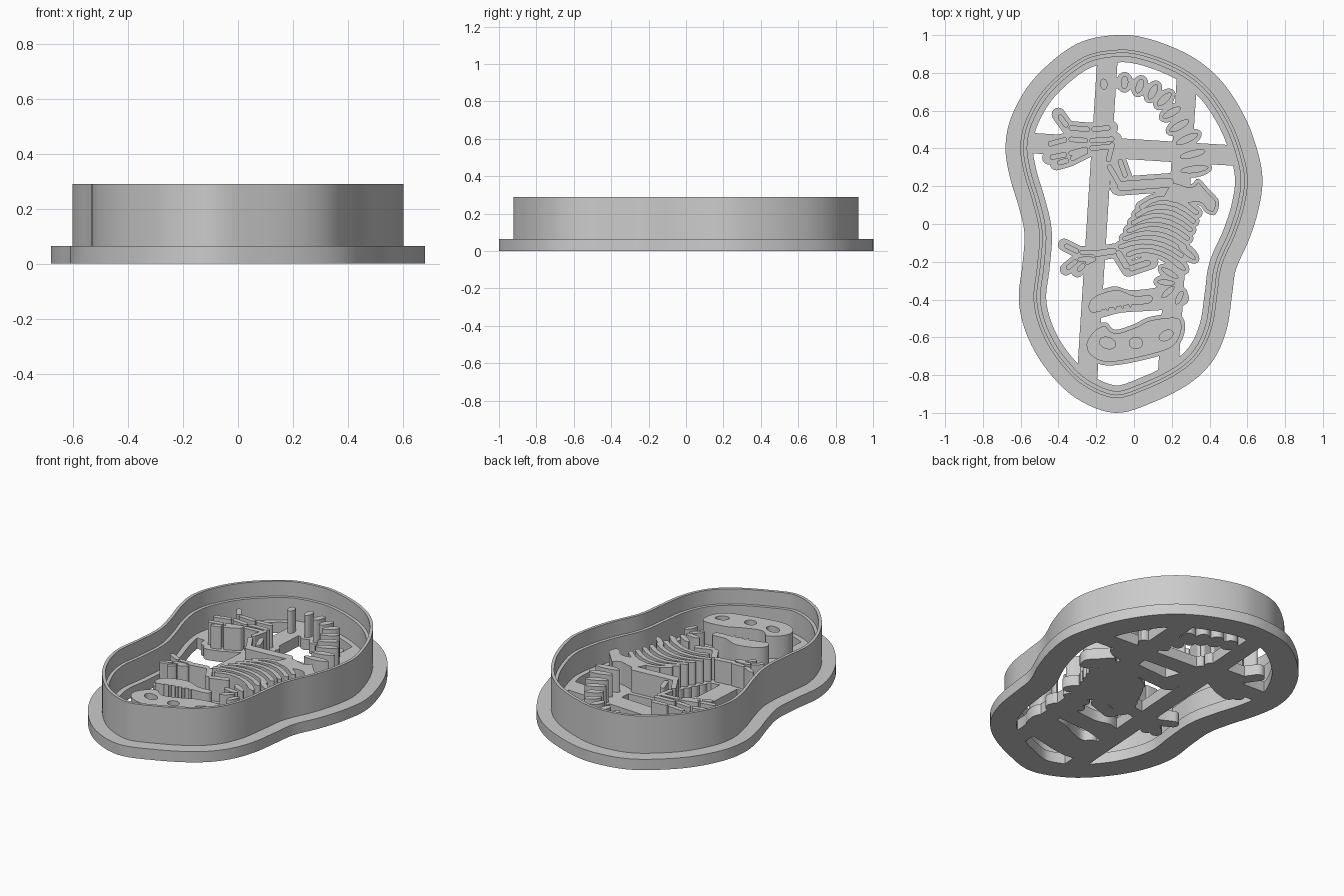
import bpy
from math import cos, sin, pi, radians
from mathutils import Vector
from mathutils.geometry import delaunay_2d_cdt

cube = bpy.data.objects.get("Cube")
if cube:
    bpy.data.objects.remove(cube, do_unlink=True)

UNIT = 0.01                      # shapes are drawn in hundredths
BASE, STAMP, RIM = 0.065, 0.20, 0.29

grey = bpy.data.materials.new("plain_grey")
grey.use_nodes = True
grey.diffuse_color = (0.6, 0.6, 0.6, 1)
grey.node_tree.nodes["Principled BSDF"].inputs["Base Color"].default_value = grey.diffuse_color


def ccw(poly):
    """Return the polygon as vectors in counter-clockwise order."""
    poly = [Vector(p) for p in poly]
    area = sum(a.cross(b) for a, b in zip(poly, poly[1:] + poly[:1]))
    return poly if area > 0 else poly[::-1]


def smooth(points, steps=4):
    """Closed smooth outline through the points."""
    pts, out = ccw(points), []
    n = len(pts)
    for i in range(n):
        a, b, c, d = (pts[(i + k) % n] for k in (-1, 0, 1, 2))
        for s in range(steps):
            t = s / steps
            out.append(b + (c - a) * t / 2 + (a - 2.5 * b + 2 * c - d / 2) * t * t
                       + (1.5 * (b - c) + (d - a) / 2) * t ** 3)
    return out


def offset(poly, dist):
    """Move an outline outward by dist, or inward if negative."""
    out = []
    for i, p in enumerate(poly):
        along = (poly[(i + 1) % len(poly)] - poly[i - 1]).normalized()
        out.append(p + Vector((along.y, -along.x)) * dist)
    return out


def oval(centre, a, b, turn=0.0, sides=16):
    c, s = cos(turn), sin(turn)
    ring = [(a * cos(2 * pi * k / sides), b * sin(2 * pi * k / sides)) for k in range(sides)]
    return [Vector((centre[0] + c * x - s * y, centre[1] + s * x + c * y)) for x, y in ring]


def stroke(points, r):
    """Round-ended line of half-width r, as overlapping shapes."""
    pts = [Vector(p) for p in points]
    shapes = [oval(p, r, r) for p in pts]
    for a, b in zip(pts, pts[1:]):
        along = (b - a).normalized()
        side = Vector((-along.y, along.x)) * r
        shapes.append(ccw([a - side, b - side, b + side, a + side]))
    return shapes


def slab(name, shapes, z0, z1, pierced=(), holes=()):
    """Merge flat shapes (plus pierced shapes minus holes) and extrude them."""
    groups = [(p, kind) for kind, g in enumerate((shapes, pierced, holes)) for p in g]
    coords, loops = [], []
    for poly, _ in groups:
        loops.append(list(range(len(coords), len(coords) + len(poly))))
        coords += poly
    verts, _, tris, _, _, sources = delaunay_2d_cdt(coords, [], loops, 1, 1e-4, True)
    kept = []
    for tri, ids in zip(tris, sources):
        kinds = {groups[i][1] for i in ids}
        if 0 in kinds or (1 in kinds and 2 not in kinds):
            a, b, c = (verts[i] for i in tri)
            kept.append(tuple(tri) if (b - a).cross(c - a) > 0 else tuple(tri)[::-1])
    index = {v: k for k, v in enumerate(sorted({v for t in kept for v in t}))}
    kept = [tuple(index[v] for v in t) for t in kept]
    n = len(index)
    edges = {(t[k - 1], t[k]) for t in kept for k in range(3)}
    sides = [(a, b, b + n, a + n) for a, b in edges if (b, a) not in edges]
    points = [(verts[v].x * UNIT, verts[v].y * UNIT, z) for z in (z0, z1) for v in index]
    mesh = bpy.data.meshes.new(name)
    mesh.from_pydata(points, [], [t[::-1] for t in kept]
                     + [tuple(v + n for v in t) for t in kept] + sides)
    mesh.materials.append(grey)
    obj = bpy.data.objects.new(name, mesh)
    bpy.context.collection.objects.link(obj)
    bpy.ops.object.select_all(action='DESELECT')
    obj.select_set(True)
    bpy.context.view_layer.objects.active = obj
    bpy.ops.object.shade_smooth_by_angle(angle=radians(35))
    return obj


plates = []                      # backing shapes joined into the base


def bones(name, chains, r=1.5, margin=2.4, gap=0.8):
    """Raised separate bones along each chain, with backing under them."""
    raised = []
    for chain in chains:
        pts = [Vector(p) for p in chain]
        for a, b in zip(pts, pts[1:]):
            inset = (b - a).normalized() * (r + gap)
            raised += stroke([a + inset, b - inset], r)
        plates.extend(stroke(pts, r + margin))
    slab(name, raised, BASE, STAMP)


def vertebrae(name, path, first, last, width):
    """Ovals set across a path, growing from first to last half-length."""
    pts, raised = [Vector(p) for p in path], []
    for i, p in enumerate(pts):
        along = pts[min(i + 1, len(pts) - 1)] - pts[max(i - 1, 0)]
        turn = Vector((1, 0)).angle_signed(along) * -1 + pi / 2
        size = first + (last - first) * i / (len(pts) - 1)
        raised.append(oval(p, size, width, turn))
        plates.append(oval(p, size + 2, width + 2.4, turn))
    plates.extend(stroke(pts, 3))
    slab(name, raised, BASE, STAMP)


# Tail and neck
vertebrae("tail_bones", [(-16, 74), (-5, 75), (3, 73), (10, 70), (16, 66), (20, 59),
                         (24, 52), (28, 45), (31, 37), (32, 29)], 3, 7.5, 2)
vertebrae("neck_bones", [(28, -15), (23, -21), (19, -26), (17, -31), (18, -36), (24, -39)],
          6, 4, 1.6)

# Hind leg and foot
bones("thigh_bone", [[(-8, 20), (20, 22)]], 2.6, 2.4, -1)
bones("shin_bones", [[(-7, 20), (-14, 32), (-11, 44)], [(-4, 24), (-8, 35)]], 1.4, 2)
bones("foot_bones", [
    [(-12, 51), (-23, 50), (-35, 51), (-40, 58)],
    [(-10, 45), (-24, 44), (-35, 45), (-46, 42)],
    [(-12, 41), (-24, 40), (-35, 37), (-45, 35)],
    [(-24, 39), (-34, 34), (-41, 32)]], 1.4, 2.2, 0.4)

# Hip
hip = smooth([(20, 23), (30, 21), (34, 24), (40, 18), (45, 12), (43, 5),
              (38, 6), (34, 10), (24, 9), (14, 13)])
plates.append(hip)
slab("hip_bone", [offset(hip, -1.8)], BASE, STAMP)

# Ribs, each a bowed stripe
ribs = []
for i in range(7):
    a = Vector((4 - 2.2 * min(i, 5) + 4 * (i > 5), 9 - 4.2 * i))
    b = Vector((18 - 1.5 * i, 20 - 5 * i))
    c = Vector((33 - 1.6 * i, 6 - 4.5 * i))
    bow = [a * (1 - t) ** 2 + b * 2 * t * (1 - t) + c * t * t for t in (k / 6 for k in range(7))]
    ribs += stroke(bow, 1.3)
    plates.extend(stroke(bow, 3.3))
slab("ribs", ribs, BASE, STAMP)

# Arm and hand
bones("arm_bones", [[(9, -20), (-3, -24), (-9, -14), (-22, -16)]], 1.7, 2.2, 0.3)
bones("hand_bones", [
    [(-20, -15), (-29, -15), (-37, -11)],
    [(-22, -18), (-30, -19), (-36, -24)],
    [(-20, -18), (-26, -21), (-30, -25)]], 1.3, 2, 0.2)

# Lower jaw
plates.append(smooth([(-27, -44), (-24, -37), (-18, -35), (-10, -33), (-2, -35), (10, -34),
                      (19, -32), (28, -36), (28, -42), (19, -45), (8, -46), (-7, -47), (-21, -50)]))
jaw = smooth([(-24, -43), (-20, -38), (-9, -35), (0, -38), (9, -38), (8, -42),
              (-4, -43), (-15, -45), (-22, -47)])
teeth = [oval((-18 + 4 * k, -45 + 0.6 * k), 0.8, 1.6) for k in range(5)]
slab("lower_jaw", [jaw] + teeth, BASE, STAMP)

# Skull with eye and cheek openings
skull = smooth([(-27, -63), (-22, -55), (-15, -52), (-10, -56), (0, -53), (9, -49),
                (24, -48), (27, -56), (22, -66), (9, -71), (-13, -75), (-24, -71)])
plates.append(skull)
slab("skull", [], BASE, STAMP, [offset(skull, -2)],
     [oval((-14, -63), 4.5, 3, -0.3), oval((1, -63), 3.5, 3), oval((17, -59), 4, 2.5, 0.5)])

# Base: rim flange, crossing bars and bone backing merged into one plate
rim = smooth([(-10, 100), (-31, 95), (-52, 78), (-64, 59), (-68, 42), (-66, 26), (-61, 9),
              (-58, -5), (-59, -21), (-61, -40), (-57, -58), (-47, -76), (-31, -92),
              (-10, -100), (11, -94), (30, -84), (42, -72), (49, -56), (52, -37),
              (54, -24), (61, -8), (66, 8), (68, 24), (65, 40), (58, 58), (46, 76),
              (30, 89), (8, 98)], 6)
for start, end in (((-14, 88), (-25, -84)), ((28, 77), (18, -80)), ((-57, 43), (57, 36))):
    plates.append(stroke([start, end], 5.4)[-1])
slab("base_flange", plates, 0, BASE, [rim], [offset(rim, -14.5)])

# Cutting wall with a thicker inner shoulder
slab("cutting_blade", [], BASE, RIM, [offset(rim, -7.8)], [offset(rim, -9.6)])
slab("blade_shoulder", [], BASE, STAMP, [offset(rim, -9.6)], [offset(rim, -11.5)])
